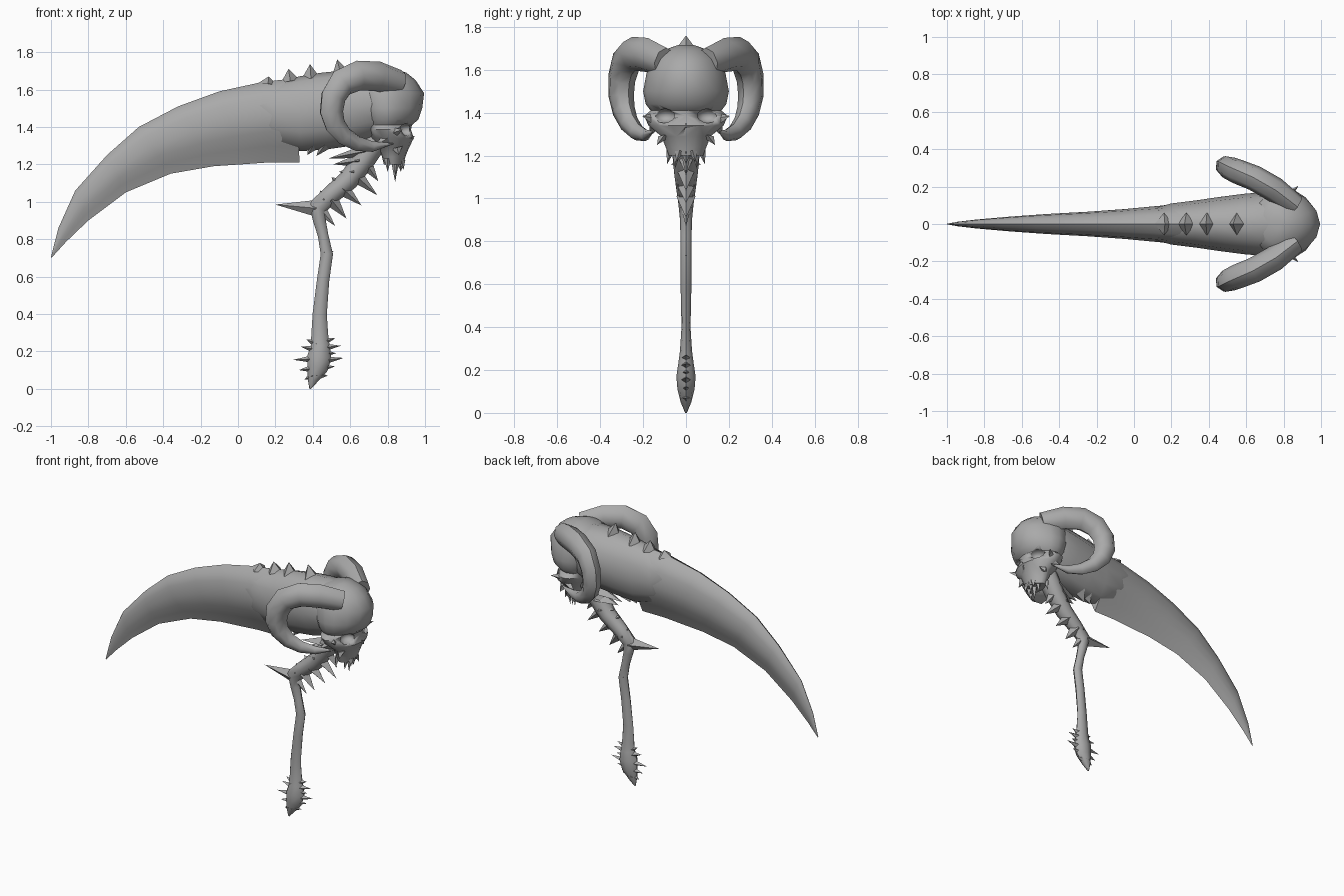
import bpy, bmesh, math
from mathutils import Vector, Matrix

if "Cube" in bpy.data.objects:
    bpy.data.objects.remove(bpy.data.objects["Cube"], do_unlink=True)

bone = bpy.data.materials.new("grey_bone")
bone.use_nodes = True
bone.diffuse_color = (0.4, 0.4, 0.4, 1)
bone.node_tree.nodes["Principled BSDF"].inputs["Base Color"].default_value = (0.4, 0.4, 0.4, 1)


def finish(name, bm, angle=50):
    bmesh.ops.remove_doubles(bm, verts=bm.verts, dist=0.0005)
    bmesh.ops.recalc_face_normals(bm, faces=bm.faces)
    mesh = bpy.data.meshes.new(name)
    bm.to_mesh(mesh)
    bm.free()
    mesh.materials.append(bone)
    ob = bpy.data.objects.new(name, mesh)
    bpy.context.collection.objects.link(ob)
    bpy.ops.object.select_all(action="DESELECT")
    ob.select_set(True)
    bpy.context.view_layer.objects.active = ob
    bpy.ops.object.shade_smooth_by_angle(angle=math.radians(angle))
    return ob


def skin(name, rings, angle=50):
    """Bridge equal rings of points and cap both ends."""
    bm = bmesh.new()
    loops = [[bm.verts.new(p) for p in ring] for ring in rings]
    n = len(loops[0])
    for a, b in zip(loops, loops[1:]):
        for i in range(n):
            j = (i + 1) % n
            bm.faces.new((a[i], a[j], b[j], b[i]))
    bm.faces.new(loops[0])
    bm.faces.new(loops[-1])
    return finish(name, bm, angle)


def tube(name, path, radii, side, sides=8, angle=50):
    """Sweep an ellipse along a path; radii are (in plane, along side)."""
    path = [Vector(p) for p in path]
    rings = []
    for i, p in enumerate(path):
        t = (path[min(i + 1, len(path) - 1)] - path[max(i - 1, 0)]).normalized()
        s = (side - t * side.dot(t)).normalized()
        u = s.cross(t)
        a, b = radii[i]
        turn = [math.tau * k / sides for k in range(sides)]
        rings.append([p + u * a * math.cos(w) + s * b * math.sin(w) for w in turn])
    return skin(name, rings, angle)


def spikes(name, rows, width, depth, mirror=False):
    """Four-sided thorns; each row is base xyz, then tip xyz."""
    bm = bmesh.new()
    for row in rows:
        for sign in ((1, -1) if mirror else (1,)):
            base, tip = Vector(row[:3]), Vector(row[3:])
            base.y *= sign
            tip.y *= sign
            across = (tip - base).cross(Vector((0, 1, 0))).normalized() * width
            side = Vector((0, depth, 0))
            ring = [bm.verts.new(base + d) for d in (across, side, -across, -side)]
            top = bm.verts.new(tip)
            for i in range(4):
                bm.faces.new((ring[i], ring[(i + 1) % 4], top))
            bm.faces.new(ring)
    return finish(name, bm, 35)


Y = Vector((0, 1, 0))

# Curved blade: spine x, z, edge x, z, half thickness
blade = [
    (-1, .705, -.997, .70, .002), (-.96, .86, -.92, .785, .012), (-.87, 1.06, -.80, .90, .024),
    (-.70, 1.25, -.60, 1.05, .04), (-.53, 1.40, -.36, 1.15, .054), (-.32, 1.51, -.13, 1.19, .066),
    (-.10, 1.59, .02, 1.20, .08), (.13, 1.64, .16, 1.21, .098), (.30, 1.66, .33, 1.21, .118)]
section = [(0, 0), (.06, .5), (.2, .85), (.42, 1), (.62, .85), (.8, .4), (1, 0)]
section += [(f, -w) for f, w in section[-2:0:-1]]
skin("blade", [[(a + (c - a) * f, w * h, b + (d - b) * f) for f, w in section]
               for a, b, c, d, h in blade], 45)

# Socket body joining blade and skull: x, bottom, top, half width
body = [(.11, 1.40, 1.635, .085), (.20, 1.31, 1.65, .11), (.33, 1.27, 1.67, .126),
        (.46, 1.28, 1.69, .145), (.60, 1.30, 1.705, .163), (.72, 1.34, 1.71, .17), (.84, 1.42, 1.70, .15)]
tube("neck_socket", [(x, 0, (lo + hi) / 2) for x, lo, hi, w in body],
     [((hi - lo) / 2, w) for x, lo, hi, w in body], Y, 12)

# Skull: height, back x, front x, half width
levels = [
    (1.715, .77, .83, .04), (1.69, .68, .90, .11), (1.65, .63, .95, .16), (1.58, .62, .995, .185),
    (1.50, .64, .985, .2), (1.44, .66, .965, .188), (1.41, .68, .93, .165), (1.385, .69, .925, .195),
    (1.34, .71, .94, .175), (1.29, .75, .915, .115), (1.24, .77, .895, .095), (1.20, .78, .885, .08)]
rings = []
for z, back, front, w in levels:
    mid = back + (front - back) * .45
    ring = []
    for k in range(16):
        c, s = math.cos(math.tau * k / 16), math.sin(math.tau * k / 16)
        reach = (front - mid) * abs(c) ** 1.25 if c > 0 else -(mid - back) * abs(c)
        ring.append((mid + reach, w * s, z))
    rings.append(ring)
skull = skin("skull", rings, 40)

# Hollow eye sockets and nose
bm = bmesh.new()
for y in (-.1, .1):
    bmesh.ops.create_icosphere(bm, subdivisions=2, radius=1, matrix=Matrix.Translation(
        (.90, y, 1.385)) @ Matrix.Diagonal((.05, .052, .034, 1)))
bmesh.ops.create_cone(bm, segments=3, radius1=.035, radius2=.01, depth=.08, cap_ends=True,
                      matrix=Matrix.Translation((.935, 0, 1.29)))
cutter = finish("socket_cutter", bm)
cutter.hide_render = True
cutter.hide_set(True)
cut = skull.modifiers.new("sockets", "BOOLEAN")
cut.object = cutter
cut.operation = "DIFFERENCE"
bpy.context.view_layer.objects.active = skull
bpy.ops.object.modifier_apply(modifier=cut.name)
bpy.data.objects.remove(cutter, do_unlink=True)

# Brow, cheek and nose points
spikes("cheek_points", [(.83, .15, 1.37, .88, .205, 1.385), (.80, .14, 1.34, .72, .17, 1.29),
                        (.85, .10, 1.29, .86, .135, 1.25)], .03, .03, True)
spikes("nose_point", [(.89, 0, 1.33, .945, 0, 1.35)], .03, .03)

# Fangs
spikes("side_fangs", [(.80, .07, 1.23, .80, .088, 1.16), (.85, .045, 1.22, .84, .05, 1.14),
                      (.875, .03, 1.22, .885, .045, 1.17)], .02, .022, True)
spikes("front_fang", [(.84, 0, 1.22, .84, 0, 1.105), (.87, 0, 1.22, .87, 0, 1.16)], .022, .025)

# Curled ram horns
curl = [
    (.86, .10, 1.635, .07), (.75, .185, 1.67, .08), (.645, .245, 1.675, .08), (.555, .28, 1.635, .078),
    (.51, .30, 1.56, .073), (.50, .302, 1.48, .068), (.52, .29, 1.41, .06), (.57, .265, 1.35, .05),
    (.64, .23, 1.31, .04), (.72, .19, 1.295, .028), (.83, .155, 1.31, .003)]
for name, sign in (("left_horn", 1), ("right_horn", -1)):
    tube(name, [(x, sign * y, z) for x, y, z, r in curl], [(r, r * .85) for x, y, z, r in curl],
         Vector((.5, sign * .87, 0)), 8)

# Bent handle: x, z, in-plane radius, side radius
grip = [
    (.385, 0, .004, .004), (.40, .05, .03, .025), (.425, .11, .055, .04), (.435, .17, .065, .045),
    (.44, .23, .05, .036), (.437, .29, .045, .028), (.437, .40, .038, .021), (.455, .58, .033, .025),
    (.475, .72, .033, .025), (.455, .82, .028, .026), (.435, .90, .034, .028), (.425, .97, .05, .035),
    (.50, 1.04, .05, .045), (.59, 1.115, .055, .055), (.67, 1.22, .06, .065), (.74, 1.33, .065, .075),
    (.79, 1.43, .05, .07)]
tube("handle", [(x, 0, z) for x, z, a, b in grip], [(a, b) for x, z, a, b in grip], Y, 8)


def flat(rows):
    return [(a, 0, b, c, 0, d) for a, b, c, d in rows]


# Thorns on the pommel, handle bend and spine
spikes("pommel_thorns", flat([
    (.42, .24, .365, .265), (.42, .21, .335, .225), (.42, .16, .295, .155), (.41, .11, .325, .10),
    (.40, .07, .355, .05), (.45, .22, .55, .23), (.45, .19, .525, .19), (.45, .15, .565, .165),
    (.43, .11, .52, .12), (.42, .07, .48, .07), (.45, .25, .52, .27)]), .024, .03)
spikes("knuckle_thorns", flat([(.46, .73, .51, .735), (.45, .95, .52, .87)]), .03, .022)
spikes("handle_beak", flat([(.42, .965, .20, .985)]), .045, .035)
spikes("under_thorns", flat([
    (.50, 1.01, .58, .91), (.56, 1.07, .66, .98), (.63, 1.14, .745, 1.035), (.68, 1.21, .75, 1.11),
    (.46, 1.01, .44, 1.06), (.55, 1.09, .50, 1.13)]), .04, .045)
spikes("throat_ribs", flat([
    (.62, 1.16, .54, 1.16), (.65, 1.22, .51, 1.20), (.68, 1.27, .48, 1.23),
    (.47, 1.31, .42, 1.245), (.41, 1.31, .37, 1.25)]), .035, .07)
spikes("spine_thorns", flat([
    (.16, 1.63, .165, 1.67), (.28, 1.645, .27, 1.71), (.39, 1.66, .385, 1.735),
    (.55, 1.68, .53, 1.76)]), .05, .06)
